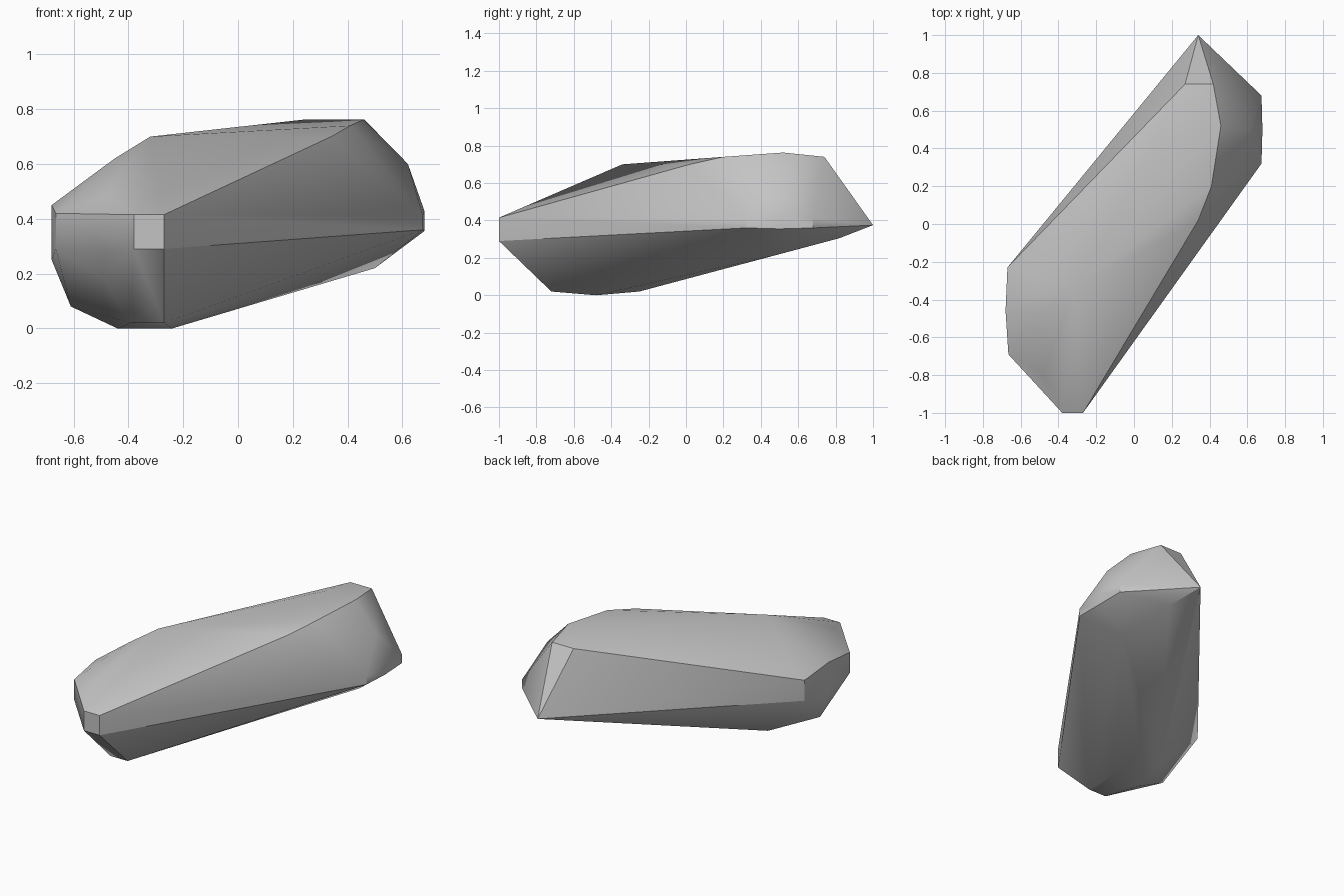
import bpy
import bmesh
from math import radians

# Remove the default cube
default_cube = bpy.data.objects.get("Cube")
if default_cube:
    bpy.data.objects.remove(default_cube, do_unlink=True)


def make_material(name, colour):
    material = bpy.data.materials.new(name)
    material.use_nodes = True
    material.diffuse_color = colour
    shader = material.node_tree.nodes["Principled BSDF"]
    shader.inputs["Base Color"].default_value = colour
    return material


def across(x_values, y, z):
    """Corners sharing one depth and height."""
    return [(x, y, z) for x in x_values]


def upright(x, y, z_values):
    """Corners stacked on one vertical edge."""
    return [(x, y, z) for z in z_values]


corners = []

# Small blunt nose at the front
for height in (.29, .415):
    corners += across((-.38, -.27), -1, height)

# Vertical facets on the right-hand end
corners += upright(-.665, -.69, (.29, .42))
corners += upright(-.68, -.46, (.25, .45))
corners += upright(-.67, -.23, (.29, .42))

# Narrow vertical facets on the left-hand end
for depth in (.32, .68):
    corners += upright(.675, depth, (.36, .41))
corners += upright(.68, .5, (.355, .43))

# Underside, rising towards the back
corners += across((-.39, -.27), -.72, .02)
corners += across((-.44, -.24), -.48, 0)
corners += across((-.4, -.27), -.25, .02)
corners += [(-.61, -.47, .08), (.5, .5, .22), (.42, .82, .305)]

# Top ridge and its shoulders
corners += across((.25, .46), .52, .763)
corners += across((.27, .42), .74, .74)
corners += [(-.32, -.34, .7), (-.45, -.45, .62), (.34, .02, .7),
            (.41, .2, .74), (.62, .5, .6)]

# Rounded front corner and the pointed back tip
corners += [(-.49, -.81, .18), (-.48, -.8, .485), (.34, 1, .375)]

# Wrap the corners in one convex stone
shell = bmesh.new()
for corner in corners:
    shell.verts.new(corner)
hull = bmesh.ops.convex_hull(shell, input=shell.verts[:])
inner = {item for key in ("geom_interior", "geom_unused") for item in hull[key]
         if isinstance(item, bmesh.types.BMVert)}
bmesh.ops.delete(shell, geom=list(inner), context="VERTS")
bmesh.ops.dissolve_limit(shell, angle_limit=radians(1),
                         verts=shell.verts[:], edges=shell.edges[:])
bmesh.ops.recalc_face_normals(shell, faces=shell.faces[:])

mesh = bpy.data.meshes.new("stone")
shell.to_mesh(mesh)
shell.free()
mesh.materials.append(make_material("stone grey", (.55, .55, .55, 1)))
stone = bpy.data.objects.new("stone", mesh)
bpy.context.collection.objects.link(stone)

# Soft shading that keeps the strong ridges crisp
bpy.ops.object.select_all(action="DESELECT")
stone.select_set(True)
bpy.context.view_layer.objects.active = stone
bpy.ops.object.shade_smooth_by_angle(angle=radians(30))
